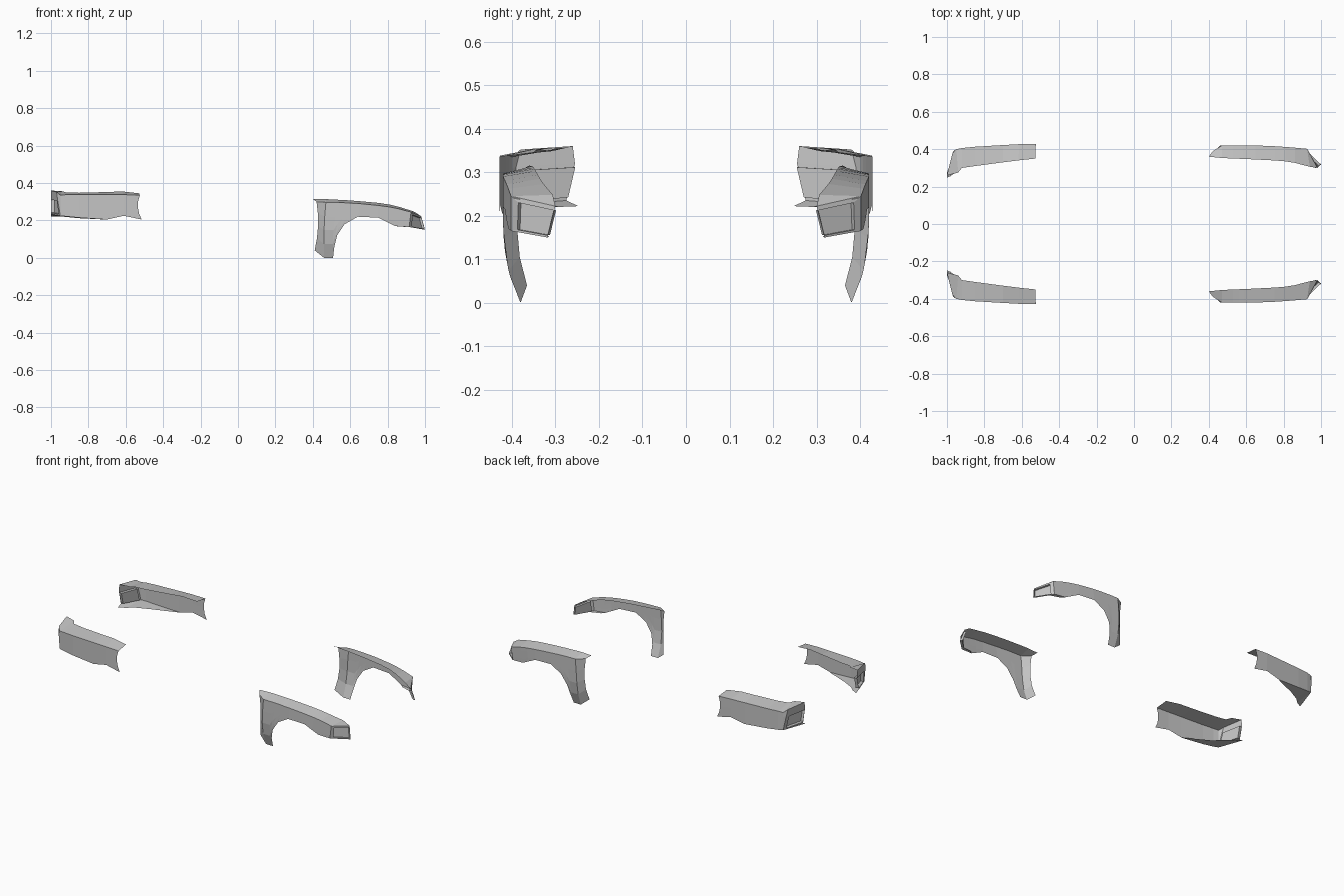
import bpy
import bmesh
from mathutils import Vector

if "Cube" in bpy.data.objects:
    bpy.data.objects.remove(bpy.data.objects["Cube"], do_unlink=True)

paint = bpy.data.materials.new("light_grey_paint")
paint.use_nodes = True
grey = (0.55, 0.55, 0.55, 1)
paint.diffuse_color = grey
paint.node_tree.nodes["Principled BSDF"].inputs["Base Color"].default_value = grey


def loft(bm, sections):
    """Skin quads between consecutive point rows."""
    rows = [[bm.verts.new(p) for p in s] for s in sections]
    for a, b in zip(rows, rows[1:]):
        for i in range(len(a) - 1):
            bm.faces.new((a[i], a[i + 1], b[i + 1], b[i]))


def section(xb, xm, xt, zb, zs, ys, xi, yi, zi, steps=4):
    """Side panel from lower edge to shoulder, then the top to its inner edge."""
    pts = []
    for k in range(steps + 1):
        t = k / steps
        z = zb + (zs - zb) * t
        x = (1 - t) ** 2 * xb + 2 * t * (1 - t) * (2 * xm - (xb + xt) / 2) + t * t * xt
        tuck = 0.04 * max(0, 1 - z / 0.2) ** 2.5
        pts.append((x, ys - tuck, z))
    return pts + [(xi, yi, zi)]


def lamp(bm, corners, margins, depth):
    """Recessed lamp: rim, groove wall and lens; margins are (u0, u1, v0, v1)."""
    a, b, c, d = [Vector(p) for p in corners]
    u0, u1, v0, v1 = margins

    def at(u, v):
        return a.lerp(b, u).lerp(d.lerp(c, u), v)

    uv = ((u0, v0), (u1, v0), (u1, v1), (u0, v1))
    inner = [at(u, v) for u, v in uv]
    sunk = [p + Vector(depth) for p in inner]
    rings = [[a, b, c, d], inner, sunk]
    loft(bm, [r + r[:1] for r in rings])
    bm.faces.new([bm.verts.new(p) for p in sunk])


def make_pair(name, build):
    """Make a panel and its twin across the y = 0 plane."""
    for label, side in (("back", 1), ("front", -1)):
        bm = bmesh.new()
        build(bm)
        for v in bm.verts:
            v.co.y *= side
        bmesh.ops.remove_doubles(bm, verts=bm.verts, dist=0.0005)
        bmesh.ops.recalc_face_normals(bm, faces=bm.faces)
        # Turn the shell outward, judged by the faces on the flank
        if sum(f.normal.y * f.calc_area() for f in bm.faces) * side < 0:
            bmesh.ops.reverse_faces(bm, faces=bm.faces)
        mesh = bpy.data.meshes.new(name)
        bm.to_mesh(mesh)
        bm.free()
        mesh.materials.append(paint)
        obj = bpy.data.objects.new(f"{label}_{name}", mesh)
        bpy.context.collection.objects.link(obj)


def arch_fender(bm):
    # Leg, wheel arch and nose
    stations = (
        (.41, .428, .42, .04, .30, .388, .40, .36, .315),
        (.46, .46, .47, 0, .297, .42, .47, .353, .314),
        (.508, .51, .53, 0, .296, .42, .53, .35, .311),
        (.515, .53, .56, .06, .295, .42, .56, .349, .309),
        (.53, .555, .585, .12, .294, .42, .585, .348, .308),
        (.57, .59, .61, .18, .292, .42, .61, .347, .306),
        (.64, .645, .65, .22, .29, .42, .65, .345, .303),
        (.75, .75, .75, .215, .28, .416, .75, .34, .294),
        (.80, .805, .81, .19, .272, .412, .81, .335, .285),
        (.84, .85, .86, .17, .262, .408, .86, .327, .273),
        (.915, .92, .925, .165, .245, .402, .94, .306, .248),
    )
    rows = [section(*s) for s in stations]
    loft(bm, rows)
    # Corner lamp wrapping round the nose
    shoulder, inner, low = rows[-1][4], rows[-1][5], rows[-1][0]
    tip, toe = (.98, .30, .222), (1.0, .318, .15)
    loft(bm, [(shoulder, inner), ((.93, .395, .24), tip)])
    lamp(bm, (shoulder, tip, toe, low), (.17, .98, .14, .93), (-.012, -.006, 0))
    # Lip under the lamp
    loft(bm, [(rows[-2][0], (.86, .39, .168)), (low, (.93, .375, .163)),
              (toe, (.99, .315, .153))])


def tail_quarter(bm):
    # Flank and deck edge
    stations = (
        (-.515, -.535, -.525, .205, .335, .428, -.527, .35, .345),
        (-.61, -.61, -.61, .225, .338, .427, -.62, .34, .355),
        (-.70, -.70, -.70, .205, .338, .422, -.70, .33, .352),
        (-.85, -.85, -.85, .215, .338, .413, -.85, .31, .348),
        (-.92, -.92, -.92, .222, .338, .406, -.92, .30, .35),
        (-.95, -.95, -.95, .225, .335, .40, -.94, .275, .356),
    )
    rows = [section(*s) for s in stations]
    loft(bm, rows)
    # Deck corner and tail strip
    shoulder, inner, low = rows[-1][4], rows[-1][5], rows[-1][0]
    corner, drop = (-1.0, .26, .36), (-1.0, .255, .32)
    bend, under = (-.97, .38, .352), (-.965, .39, .312)
    loft(bm, [(inner, shoulder), (corner, bend)])
    loft(bm, [(corner, drop), (bend, under), (shoulder, rows[-1][3])])
    # Recessed tail lamp
    heel = (-1.0, .275, .235)
    lamp(bm, (under, drop, heel, low), (.16, .99, .1, .92), (.018, -.004, 0))
    loft(bm, [(under, rows[-1][3]), (low, rows[-1][1])])
    # Tucked flange along the bottom
    loft(bm, [(rows[2][0], (-.71, .415, .205)), (rows[3][0], (-.85, .35, .212)),
              (rows[4][0], (-.93, .30, .22)), (low, (-.96, .27, .221)),
              (heel, (-1.0, .247, .222))])


make_pair("arch_fender", arch_fender)
make_pair("tail_quarter", tail_quarter)
